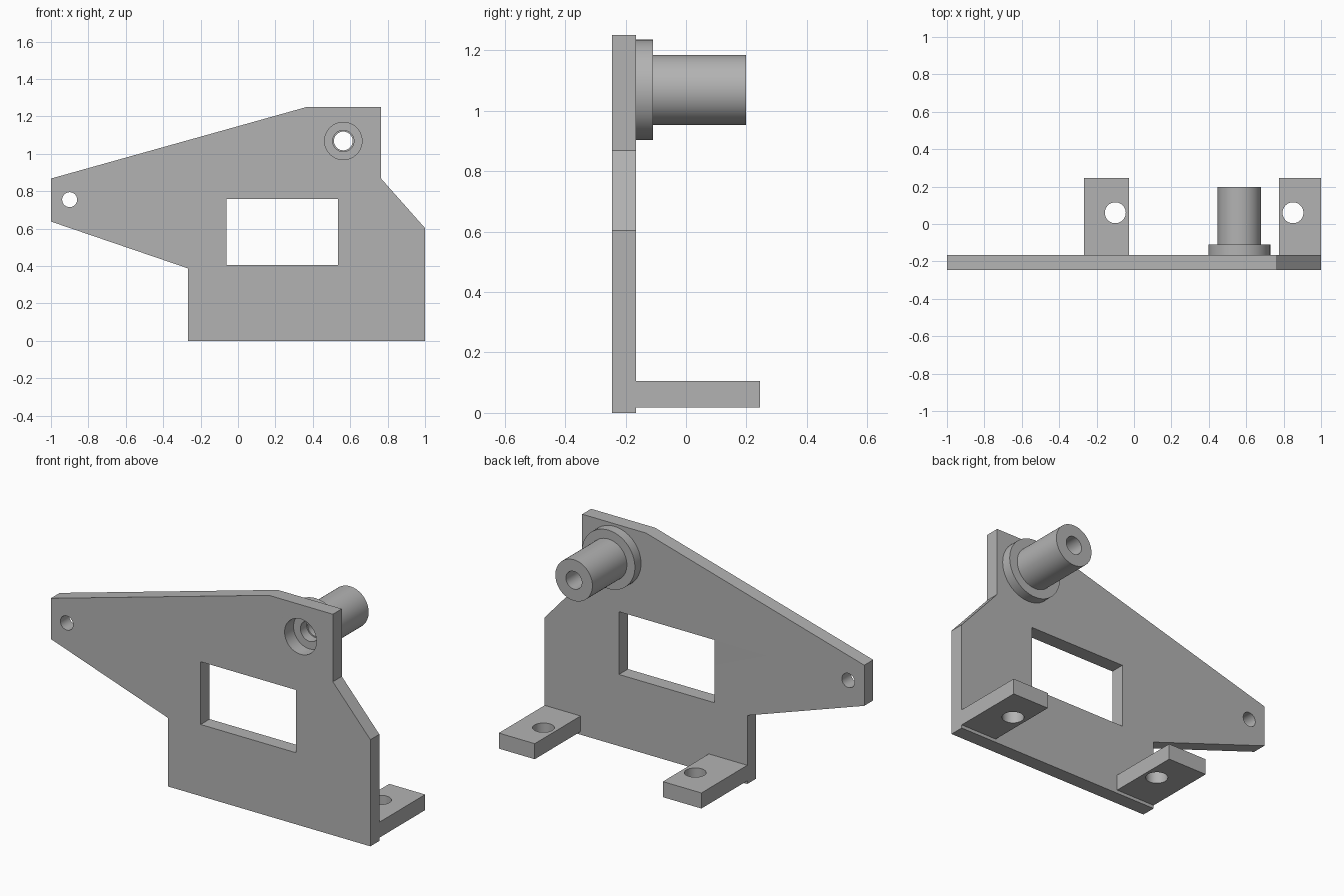
import bpy, bmesh
from math import radians, tau, cos, sin
from mathutils import Matrix, Vector

cube = bpy.data.objects.get("Cube")
if cube:
    bpy.data.objects.remove(cube, do_unlink=True)

GREY = (0.45, 0.45, 0.45, 1)
metal = bpy.data.materials.new("grey metal")
metal.use_nodes = True
metal.diffuse_color = GREY
metal.node_tree.nodes["Principled BSDF"].inputs["Base Color"].default_value = GREY


def finish(name, mesh):
    """Place the mesh in the scene with the metal and crisp edges."""
    obj = bpy.data.objects.new(name, mesh)
    bpy.context.collection.objects.link(obj)
    mesh.materials.clear()
    mesh.materials.append(metal)
    bpy.ops.object.select_all(action="DESELECT")
    obj.select_set(True)
    bpy.context.view_layer.objects.active = obj
    bpy.ops.object.shade_smooth_by_angle(angle=radians(30))
    return obj


def circle(x, y, r, n=48):
    return [(x + r * cos(tau * i / n), y + r * sin(tau * i / n)) for i in range(n)]


def rectangle(x0, x1, y0, y1):
    return [(x0, y0), (x1, y0), (x1, y1), (x0, y1)]


def sheet(name, outlines, low, high, upright=False):
    """Extrude an outline with holes between two levels (along y if upright, else z)."""
    curve = bpy.data.curves.new(name, "CURVE")
    curve.dimensions = "2D"
    curve.fill_mode = "BOTH"
    curve.extrude = (high - low) / 2
    for points in outlines:
        spline = curve.splines.new("POLY")
        spline.points.add(len(points) - 1)
        for p, (x, y) in zip(spline.points, points):
            p.co = (x, y, 0, 1)
        spline.use_cyclic_u = True
    helper = bpy.data.objects.new(name + " profile", curve)
    bpy.context.collection.objects.link(helper)
    graph = bpy.context.evaluated_depsgraph_get()
    mesh = bpy.data.meshes.new_from_object(helper.evaluated_get(graph))
    bpy.data.objects.remove(helper, do_unlink=True)
    mid = (low + high) / 2
    if upright:
        mesh.transform(Matrix.Translation((0, mid, 0)) @ Matrix.Rotation(radians(90), 4, "X"))
    else:
        mesh.transform(Matrix.Translation((0, 0, mid)))
    bm = bmesh.new()
    bm.from_mesh(mesh)
    bmesh.ops.remove_doubles(bm, verts=bm.verts, dist=1e-4)
    bmesh.ops.recalc_face_normals(bm, faces=bm.faces)
    bm.to_mesh(mesh)
    bm.free()
    return finish(name, mesh)


def lathe(name, profile, x, z):
    """Turn a closed (radius, y) profile about an axis along y."""
    bm = bmesh.new()
    verts = [bm.verts.new((x + r, y, z)) for r, y in profile]
    edges = [bm.edges.new((a, b)) for a, b in zip(verts, verts[1:] + verts[:1])]
    bmesh.ops.spin(bm, geom=verts + edges, cent=Vector((x, 0, z)), axis=(0, 1, 0),
                   angle=tau, steps=64)
    bmesh.ops.remove_doubles(bm, verts=bm.verts, dist=1e-4)
    bmesh.ops.recalc_face_normals(bm, faces=bm.faces)
    mesh = bpy.data.meshes.new(name)
    bm.to_mesh(mesh)
    bm.free()
    return finish(name, mesh)


FRONT, BACK = -0.245, -0.165
HUB_X, HUB_Z = 0.563, 1.069

# Upright plate with window, arm hole and hub recess
outline = [(-1, 0.638), (-0.268, 0.388), (-0.268, 0), (1, 0), (1, 0.603),
           (0.765, 0.868), (0.765, 1.25), (0.365, 1.25), (-1, 0.868)]
sheet("plate", [outline, rectangle(-0.062, 0.535, 0.405, 0.76),
                circle(-0.9, 0.755, 0.04), circle(HUB_X, HUB_Z, 0.1)],
      FRONT, BACK, upright=True)

# Flanged hollow spindle behind the plate
lathe("spindle", [(0.057, BACK), (0.166, BACK), (0.166, -0.11), (0.116, -0.11),
                  (0.116, 0.198), (0.05, 0.198), (0.05, -0.11), (0.057, -0.11)],
      HUB_X, HUB_Z)

# Two drilled mounting feet
for name, x0, x1, hole in (("right_foot", -0.268, -0.027, -0.1),
                           ("left_foot", 0.775, 1, 0.85)):
    sheet(name, [rectangle(x0, x1, BACK, 0.245), circle(hole, 0.06, 0.056)], 0.018, 0.106)
